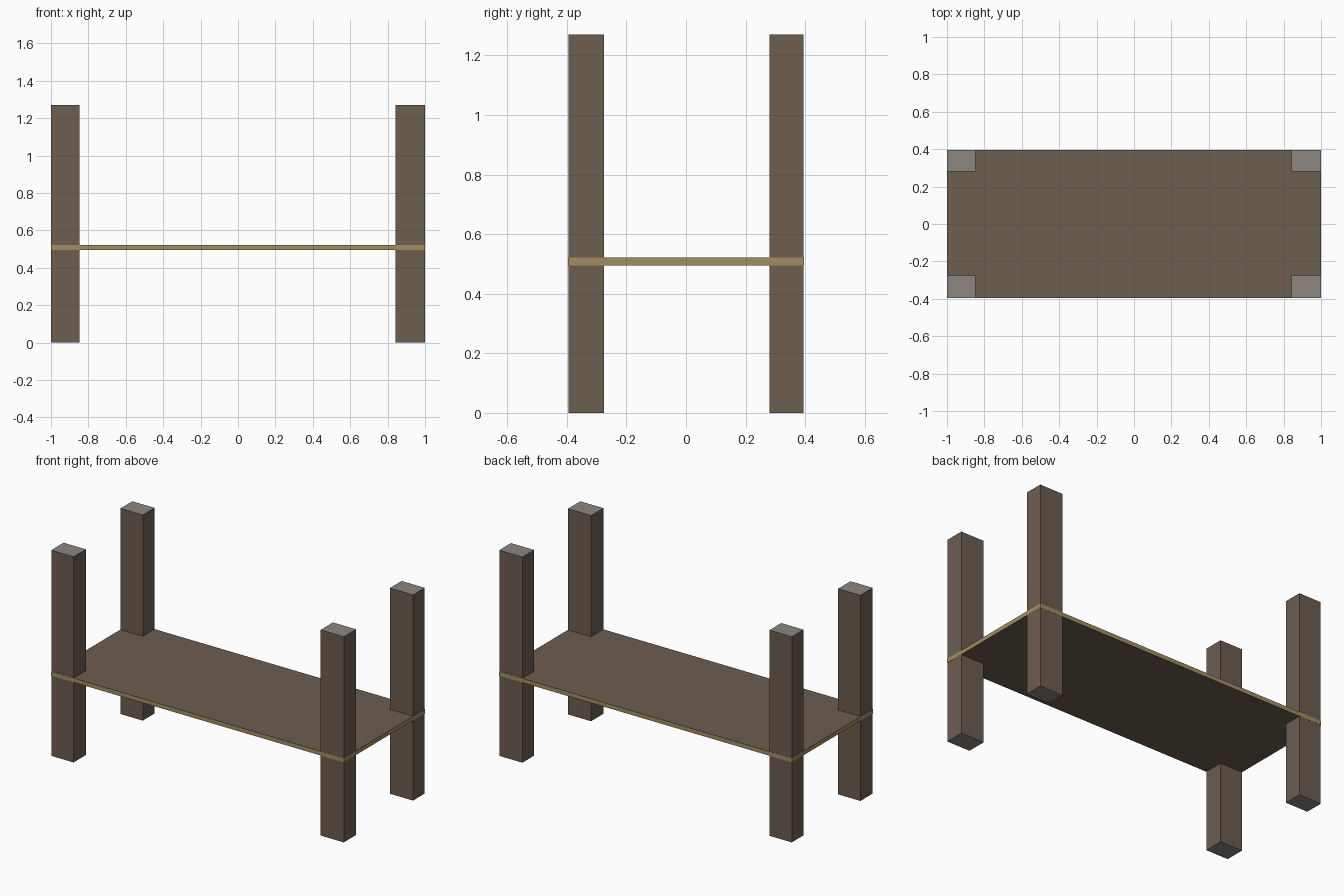
import bpy, bmesh

if "Cube" in bpy.data.objects:
    bpy.data.objects.remove(bpy.data.objects["Cube"])


def material(name, srgb):
    m = bpy.data.materials.new(name)
    lin = [((c / 255 + 0.055) / 1.055) ** 2.4 for c in srgb]
    m.diffuse_color = (*lin, 1.0)
    m.use_nodes = True
    m.node_tree.nodes["Principled BSDF"].inputs["Base Color"].default_value = m.diffuse_color
    return m


brown = material("dark brown wood", (109, 93, 80))
grey = material("grey end grain", (140, 134, 127))
tan = material("tan edging", (162, 141, 98))


def box(name, lo, hi, side_mat, cap_mat):
    """Box between two corners; sides and top/bottom caps get their own colour."""
    bm = bmesh.new()
    bmesh.ops.create_cube(bm, size=1)
    for v in bm.verts:
        v.co = [hi[i] if v.co[i] > 0 else lo[i] for i in range(3)]
    bm.normal_update()
    for f in bm.faces:
        f.material_index = 1 if abs(f.normal.z) > 0.5 else 0
    me = bpy.data.meshes.new(name)
    bm.to_mesh(me)
    bm.free()
    me.materials.append(side_mat)
    me.materials.append(cap_mat)
    ob = bpy.data.objects.new(name, me)
    bpy.context.collection.objects.link(ob)
    return ob


# Four corner posts
HEIGHT = 1.27
for xname, x0, x1 in (("left", -0.999, -0.847), ("right", 0.841, 0.999)):
    for yname, y0, y1 in (("front", -0.395, -0.275), ("back", 0.281, 0.395)):
        box(f"{yname}_{xname}_post", (x0, y0, 0), (x1, y1, HEIGHT), brown, grey)

# Thin shelf board, its tan edge just proud of the posts
box("shelf_board", (-1, -0.396, 0.495), (1, 0.396, 0.521), tan, brown)
